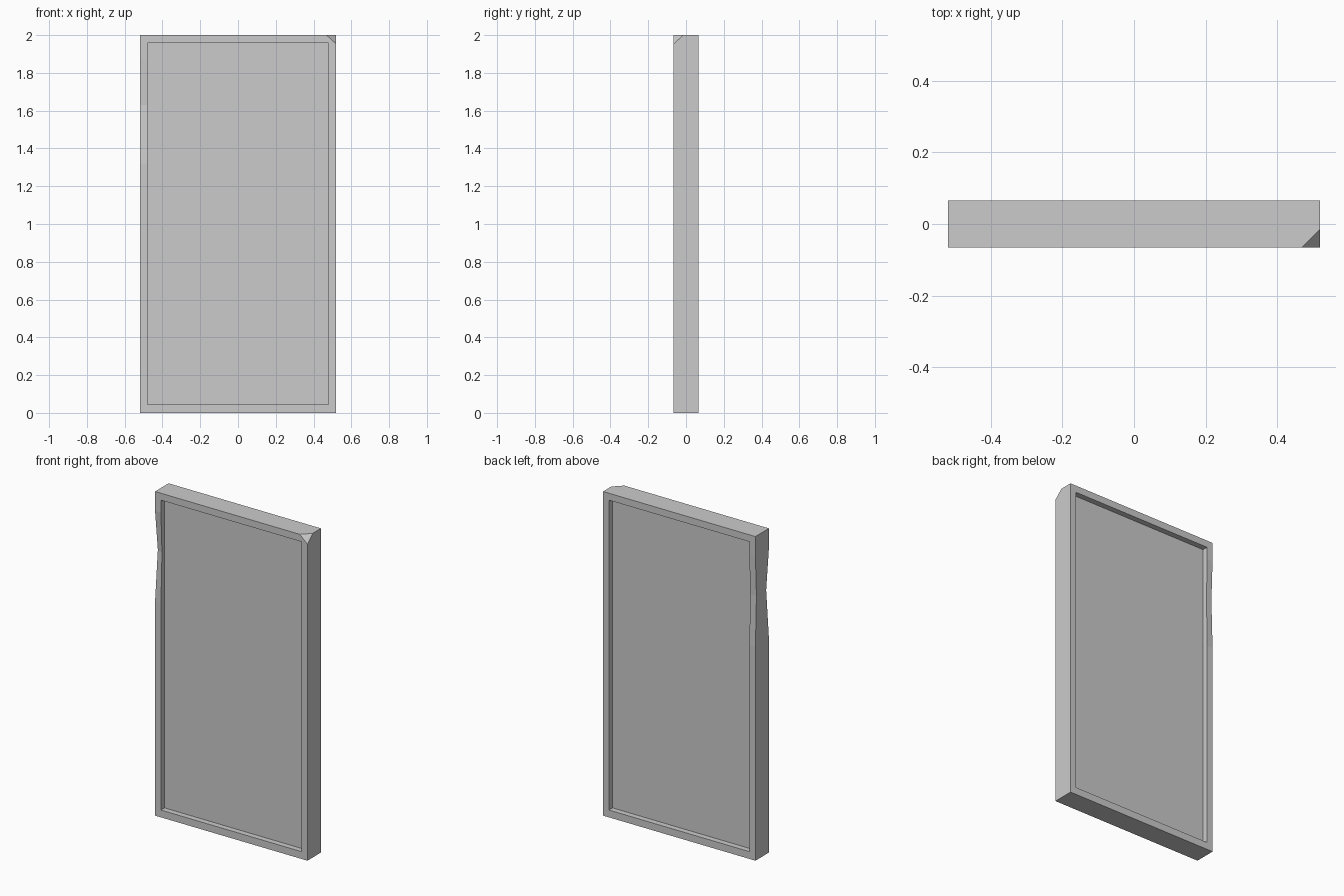
import bpy, bmesh
from mathutils import Vector

if "Cube" in bpy.data.objects:
    bpy.data.objects.remove(bpy.data.objects["Cube"])

W, D, H = 0.52, 0.066, 2.0       # outer half width, half depth, height
IW, Z0, Z1 = 0.48, 0.045, 1.957  # opening
PANEL = 0.031                    # half thickness of the panel


def finish(bm, name):
    bmesh.ops.recalc_face_normals(bm, faces=bm.faces)
    mesh = bpy.data.meshes.new(name)
    bm.to_mesh(mesh)
    bm.free()
    obj = bpy.data.objects.new(name, mesh)
    bpy.context.collection.objects.link(obj)
    return obj


# Frame: closed ring with extra rows on the left for the worn dent
dent_rows = [1.88, 1.63, 1.32]
outer = [(W, 0), (W, H), (-W, H)] + [(-W, z) for z in dent_rows] + [(-W, 0)]
inner = [(IW, Z0), (IW, Z1), (-IW, Z1)] + [(-IW, z) for z in dent_rows] + [(-IW, Z0)]
DENT = 4                         # index of the deepest row

bm = bmesh.new()


def loop(points, y, dent):
    return [bm.verts.new((x, y + (dent if i == DENT else 0), z))
            for i, (x, z) in enumerate(points)]


rings = [loop(outer, -D, 0.027), loop(outer, D, -0.01),
         loop(inner, D, -0.005), loop(inner, -D, 0.01)]
n = len(outer)
for k in range(4):
    a, b = rings[k], rings[(k + 1) % 4]
    for i in range(n):
        j = (i + 1) % n
        bm.faces.new((a[i], a[j], b[j], b[i]))

# Chipped front right top corner
cut = bmesh.ops.bisect_plane(
    bm, geom=bm.verts[:] + bm.edges[:] + bm.faces[:],
    plane_co=(W, -D, H - 0.047),
    plane_no=Vector((1 / 0.052, -1 / 0.052, 1 / 0.047)).normalized(),
    clear_outer=True)
bmesh.ops.holes_fill(bm, edges=[e for e in bm.edges if e.is_boundary], sides=0)
finish(bm, "frame")

# Recessed flat panel
bm = bmesh.new()
bmesh.ops.create_cube(bm, size=1)
for v in bm.verts:
    v.co = (v.co.x * 2 * (IW + 0.002), v.co.y * 2 * PANEL,
            (Z0 + Z1) / 2 + v.co.z * (Z1 - Z0 + 0.004))
finish(bm, "panel")
